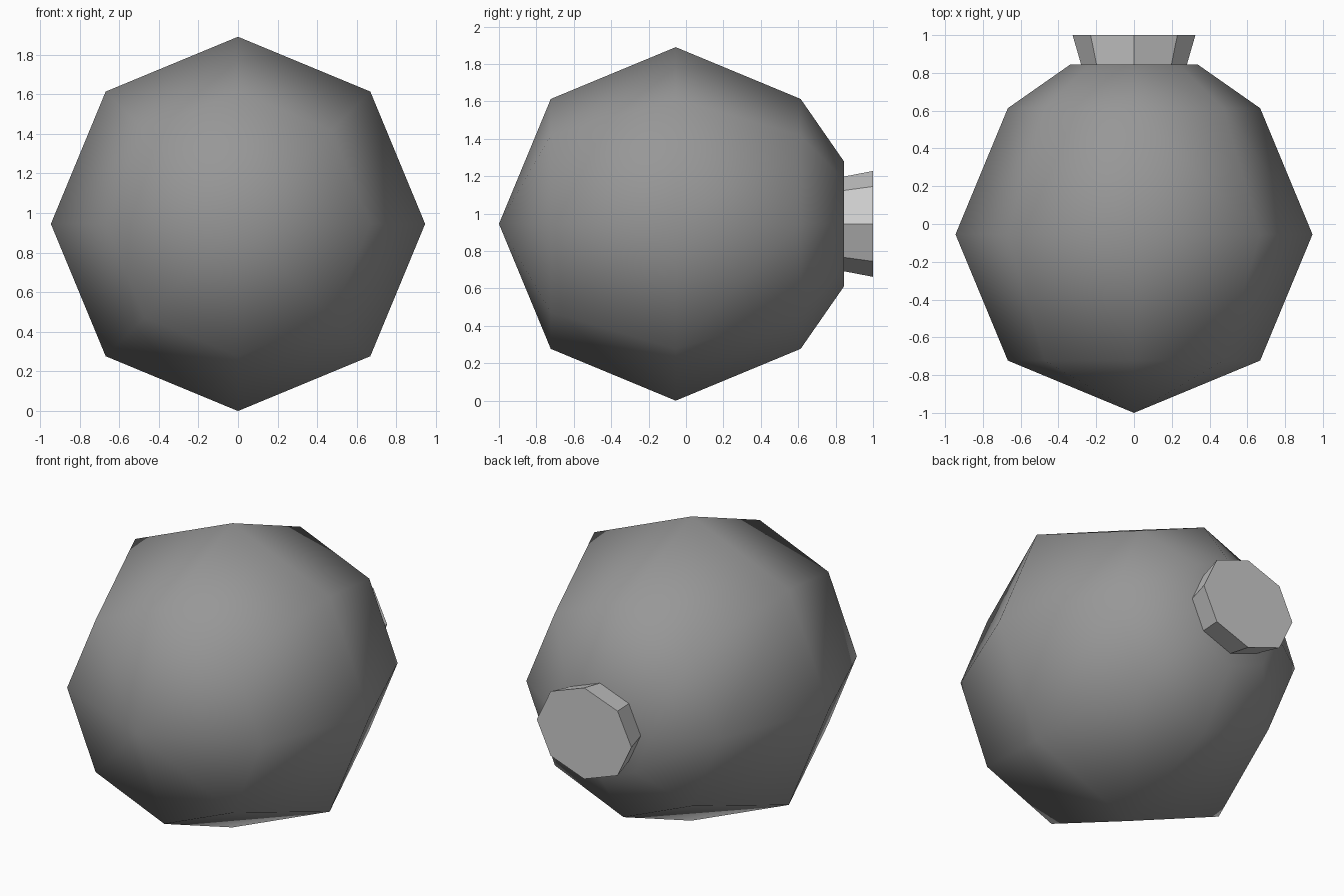
import bpy, bmesh
from math import sin, cos, tau

if "Cube" in bpy.data.objects:
    bpy.data.objects.remove(bpy.data.objects["Cube"])

SIDES = 8
CENTRE_Z = 0.945


def ringed_solid(name, rings, smooth):
    """Octagonal solid along y; each ring is (y, x radius, z radius), zero radius = pole."""
    bm = bmesh.new()
    loops = []
    for y, rx, rz in rings:
        count = SIDES if rx > 0 else 1
        loops.append([bm.verts.new((rx * cos(tau * i / SIDES), y,
                                    CENTRE_Z + rz * sin(tau * i / SIDES)))
                      for i in range(count)])
    for a, b in zip(loops, loops[1:]):
        for i in range(SIDES):
            j = (i + 1) % SIDES
            if len(a) == 1:
                bm.faces.new((a[0], b[j], b[i]))
            else:
                bm.faces.new((a[i], a[j], b[j], b[i]))
    for end in (loops[0], loops[-1]):
        if len(end) > 1:
            bm.faces.new(end)
    bmesh.ops.recalc_face_normals(bm, faces=bm.faces)
    for f in bm.faces:
        f.smooth = smooth
    mesh = bpy.data.meshes.new(name)
    bm.to_mesh(mesh)
    bm.free()
    obj = bpy.data.objects.new(name, mesh)
    bpy.context.collection.objects.link(obj)
    return obj


# Round body: pole at the front, flattened at the back
R, D = 0.945, 0.668
body = ringed_solid("round_body", [
    (-1.0, 0, 0),
    (-0.055 - D, D, D),
    (-0.055, R, R),
    (-0.055 + D, D, D),
    (0.844, 0.338, 0.335),
], smooth=True)

# Dark tone of the body
dark = bpy.data.materials.new("dark_grey")
dark.diffuse_color = (0.31, 0.31, 0.31, 1)
dark.use_nodes = True
dark.node_tree.nodes["Principled BSDF"].inputs["Base Color"].default_value = dark.diffuse_color
body.data.materials.append(dark)

# Flared plug on the back
ringed_solid("back_plug", [
    (0.844, 0.28, 0.253),
    (1.0, 0.325, 0.283),
], smooth=False)
